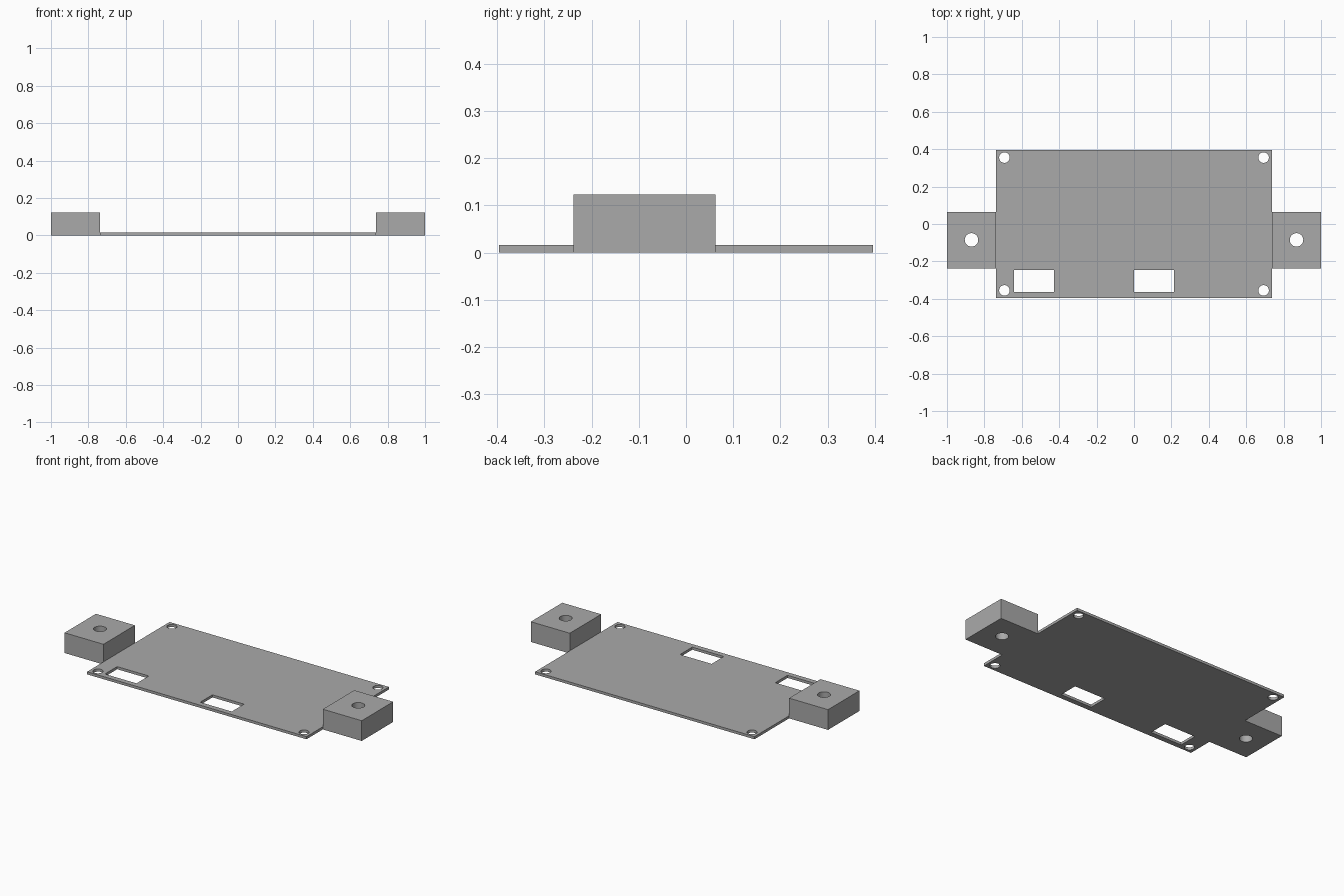
import bpy
import math

default = bpy.data.objects.get("Cube")
if default:
    bpy.data.objects.remove(default, do_unlink=True)

grey = bpy.data.materials.new("plain grey")
grey.use_nodes = True
colour = (0.4, 0.4, 0.4, 1)
grey.diffuse_color = colour
grey.node_tree.nodes["Principled BSDF"].inputs["Base Color"].default_value = colour

PLATE_TOP, BLOCK_TOP = 0.016, 0.123


def box(name, x0, x1, y0, y1, z0, z1):
    bpy.ops.mesh.primitive_cube_add(
        size=1, location=((x0 + x1) / 2, (y0 + y1) / 2, (z0 + z1) / 2))
    ob = bpy.context.object
    ob.name = name
    ob.scale = (x1 - x0, y1 - y0, z1 - z0)
    bpy.ops.object.transform_apply(location=True, rotation=False, scale=True)
    ob.data.materials.append(grey)
    return ob


def round_cutter(x, y, radius):
    bpy.ops.mesh.primitive_cylinder_add(
        vertices=48, radius=radius, depth=1, location=(x, y, 0))
    cutter = bpy.context.object
    cutter.data.materials.append(grey)
    return cutter


def cut(ob, cutters):
    """Cut every opening through the part, then drop the cutters."""
    bpy.ops.object.select_all(action="DESELECT")
    bpy.context.view_layer.objects.active = ob
    ob.select_set(True)
    for cutter in cutters:
        cutter.hide_render = True
        mod = ob.modifiers.new("opening", "BOOLEAN")
        mod.operation = "DIFFERENCE"
        mod.solver = "EXACT"
        mod.object = cutter
        bpy.ops.object.modifier_apply(modifier=mod.name)
        bpy.data.objects.remove(cutter, do_unlink=True)
    bpy.ops.object.shade_smooth_by_angle(angle=math.radians(30))


# Thin base plate with corner screw holes and two connector windows
plate = box("base_plate", -0.738, 0.738, -0.396, 0.396, 0, PLATE_TOP)
openings = [round_cutter(x, y, 0.028)
            for x in (-0.693, 0.693) for y in (-0.355, 0.355)]
openings += [box("window_cutter", x, x + 0.213, -0.364, -0.246, -0.5, 0.5)
             for x in (-0.641, 0)]
cut(plate, openings)

# Mounting blocks on both ends, each with a vertical bolt hole
for name, side in (("left_mounting_block", 1), ("right_mounting_block", -1)):
    inner, outer = sorted((side * 0.738, side * 1.0))
    block = box(name, inner, outer, -0.239, 0.063, 0, BLOCK_TOP)
    cut(block, [round_cutter(side * 0.869, -0.085, 0.036)])
